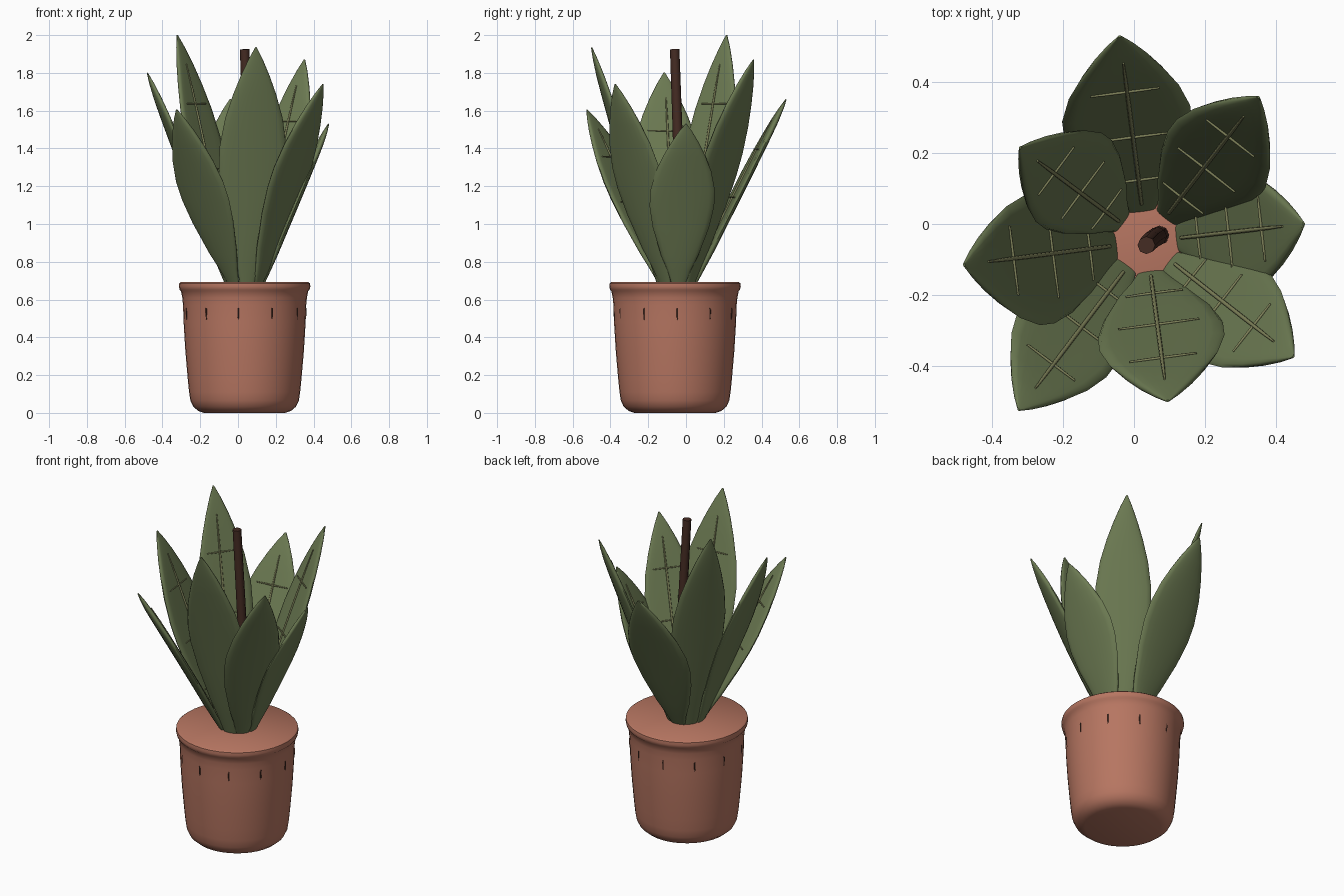
import bpy, bmesh, math
from mathutils import Vector

if "Cube" in bpy.data.objects:
    bpy.data.objects.remove(bpy.data.objects["Cube"])

CX, CY = 0.035, -0.058          # pot axis
LEAF_C = Vector((0.035, -0.05, 0.68))


def material(name, rgb):
    m = bpy.data.materials.new(name)
    m.diffuse_color = (*rgb, 1)
    m.use_nodes = True
    m.node_tree.nodes["Principled BSDF"].inputs["Base Color"].default_value = m.diffuse_color
    return m


TERRACOTTA = material("terracotta", (0.47, 0.18, 0.12))
LEAF = material("leaf_green", (0.15, 0.195, 0.085))
VEIN = material("vein_olive", (0.22, 0.23, 0.105))
BARK = material("dark_bark", (0.06, 0.025, 0.017))


def skin(bm, rings):
    """Bridge closed rings of points and cap both ends."""
    vs = [[bm.verts.new(p) for p in r] for r in rings]
    n = len(vs[0])
    for a, b in zip(vs, vs[1:]):
        for i in range(n):
            bm.faces.new((a[i], a[(i + 1) % n], b[(i + 1) % n], b[i]))
    bm.faces.new(vs[0][::-1])
    bm.faces.new(vs[-1])


def tube(bm, pts, radii, sides):
    """Round tube through a list of points."""
    d = (pts[-1] - pts[0]).normalized()
    u = d.orthogonal().normalized()
    w = d.cross(u)
    ang = [2 * math.pi * i / sides for i in range(sides)]
    skin(bm, [[p + r * (math.cos(a) * u + math.sin(a) * w) for a in ang]
              for p, r in zip(pts, radii)])


def finish(name, bm, mat, angle=40):
    bmesh.ops.recalc_face_normals(bm, faces=bm.faces)
    me = bpy.data.meshes.new(name)
    bm.to_mesh(me)
    bm.free()
    me.materials.append(mat)
    ob = bpy.data.objects.new(name, me)
    bpy.context.collection.objects.link(ob)
    bpy.ops.object.select_all(action='DESELECT')
    ob.select_set(True)
    bpy.context.view_layer.objects.active = ob
    bpy.ops.object.shade_smooth_by_angle(angle=math.radians(angle))
    return ob


# Pot: turned profile with a rolled rim and a flat top
profile = [(0.215, 0), (0.245, 0.010), (0.272, 0.033), (0.287, 0.065), (0.294, 0.11),
           (0.301, 0.18), (0.314, 0.33), (0.323, 0.48), (0.326, 0.57), (0.330, 0.61),
           (0.337, 0.645), (0.344, 0.652), (0.348, 0.670), (0.346, 0.686), (0.337, 0.693)]
bm = bmesh.new()
SEG = 40
skin(bm, [[Vector((CX + r * math.cos(2 * math.pi * i / SEG),
                   CY + r * math.sin(2 * math.pi * i / SEG), z)) for i in range(SEG)]
          for r, z in profile])
finish("pot", bm, TERRACOTTA)

# Short dark notches around the pot
bm = bmesh.new()
for k in range(11):
    a = math.radians(-96 + k * 360 / 11)
    out = Vector((math.cos(a), math.sin(a), 0))
    pts = [Vector((CX, CY, z)) + out * r
           for z, r in ((0.493, 0.3215), (0.51, 0.322), (0.54, 0.323), (0.555, 0.323))]
    tube(bm, pts, [0.002, 0.0045, 0.005, 0.004], 6)
finish("pot_notches", bm, BARK)

# Central stem, leaning slightly
bm = bmesh.new()
tube(bm, [Vector((0.072, -0.032, 0.67)), Vector((0.066, -0.035, 1.1)),
          Vector((0.050, -0.045, 1.5)), Vector((0.035, -0.060, 1.925))],
     [0.028, 0.027, 0.026, 0.025], 8)
finish("stem", bm, BARK, 60)

# Half width of a leaf along its length
WIDTH = [(0, 0.036), (0.09, 0.064), (0.18, 0.1), (0.35, 0.15), (0.48, 0.172), (0.58, 0.172),
         (0.7, 0.148), (0.8, 0.111), (0.88, 0.074), (0.95, 0.036), (1, 0.004)]


def half_width(t):
    for (t0, w0), (t1, w1) in zip(WIDTH, WIDTH[1:]):
        if t <= t1:
            return w0 + (w1 - w0) * (t - t0) / (t1 - t0)
    return WIDTH[-1][1]


def make_leaf(i, tip, lobe):
    """One leaf; lobe scales the width of its counter-clockwise half."""
    flat = Vector((tip.x - LEAF_C.x, tip.y - LEAF_C.y, 0)).normalized()
    base = LEAF_C + flat * 0.092
    side = Vector((-flat.y, flat.x, 0))
    inward = (tip - base).normalized().cross(side)

    def thick(t):
        return 0.018 * min(1, 0.3 + half_width(t) / 0.12) if t < 0.99 else 0.003

    def point(t, s, n):
        """Point at length t, width fraction s, height n above the middle."""
        cup = 0.05 * half_width(t) * s * s
        bend = 0.004 * math.sin(math.pi * t)
        across = s * half_width(t) * (lobe if s > 0 else 1)
        return base.lerp(tip, t) + side * across + inward * (n + cup + bend)

    # Blade: nearly flat cushion with a rounded rim
    bm = bmesh.new()
    rings = []
    for t, _ in WIDTH:
        ring = []
        for k in range(20):
            c, s = math.cos(k * math.pi / 10), math.sin(k * math.pi / 10)
            ring.append(point(t, c, math.copysign(abs(s) ** 0.6, s) * thick(t)))
        rings.append(ring)
    skin(bm, rings)
    finish(f"leaf_{i}", bm, LEAF, 60)

    # Veins: one midrib and three cross ribs on the inner face
    bm = bmesh.new()
    ts = [0.06, 0.2, 0.35, 0.5, 0.65, 0.78, 0.88]
    tube(bm, [point(t, 0, thick(t) + 0.002) for t in ts],
         [0.005, 0.006, 0.006, 0.006, 0.006, 0.005, 0.003], 8)
    for t, reach in ((0.21, 0.72), (0.46, 0.66), (0.72, 0.66)):
        ss = [reach * f for f in (-1, -0.5, 0, 0.5, 1)]
        tube(bm, [point(t, s, thick(t) * (1 - s * s) ** 0.3 + 0.002) for s in ss],
             [0.003, 0.004, 0.0045, 0.004, 0.003], 6)
    finish(f"leaf_veins_{i}", bm, VEIN, 80)


# Eight leaves, given by their tips and the fullness of one half
TIPS = [((-0.04, 0.53, 1.66), 1.12), ((0.352, 0.358, 1.87), 0.84),
        ((0.48, 0.0, 1.53), 1.0), ((0.45, -0.375, 1.74), 0.84),
        ((0.095, -0.5, 1.935), 1.07), ((-0.325, -0.525, 1.605), 0.82),
        ((-0.48, -0.115, 1.8), 1.14), ((-0.322, 0.215, 2.0), 0.82)]
for i, (p, lobe) in enumerate(TIPS, 1):
    make_leaf(i, Vector(p), lobe)
